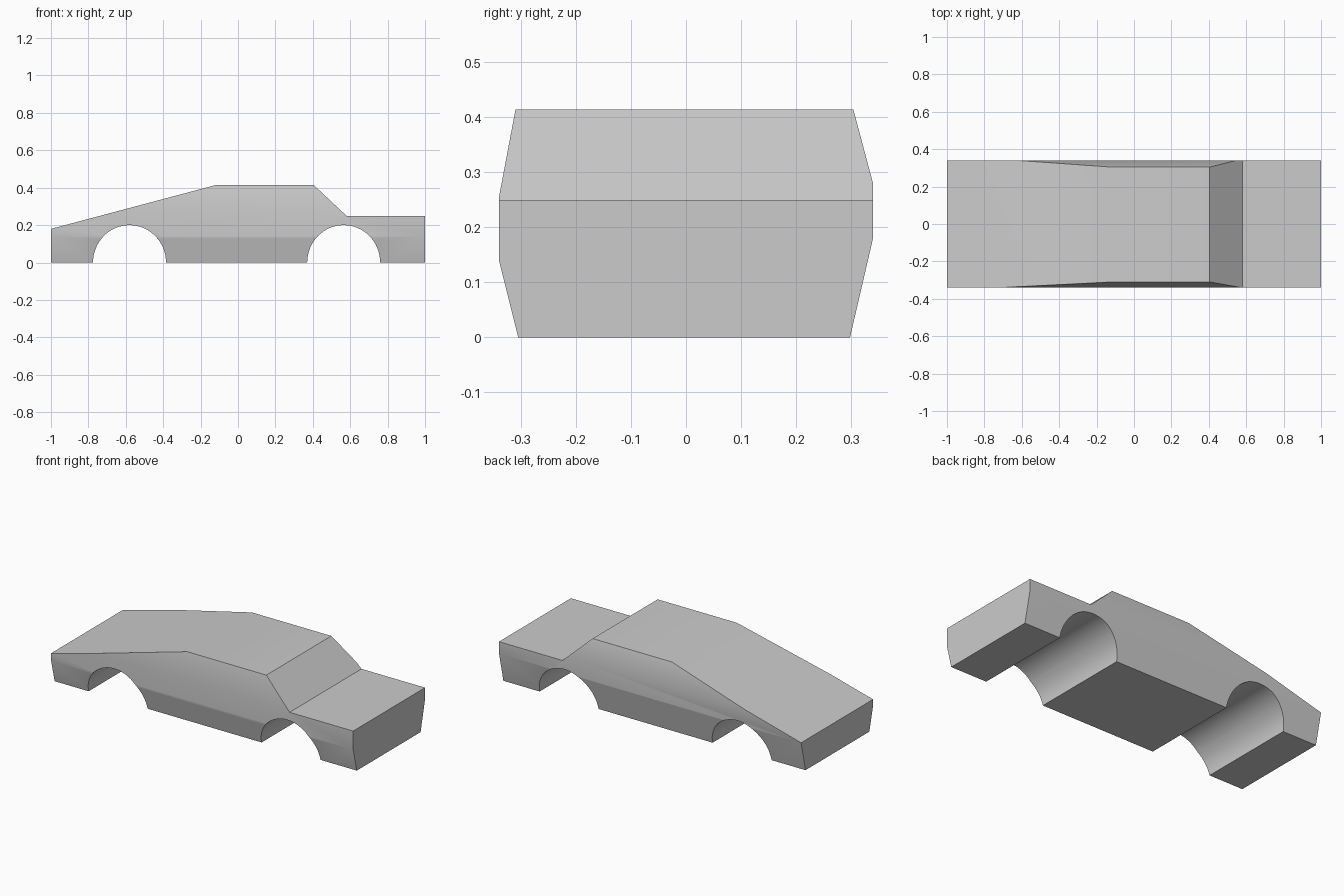
import bpy
import bmesh
from math import cos, sin, pi, radians

cube = bpy.data.objects.get("Cube")
if cube:
    bpy.data.objects.remove(cube, do_unlink=True)

grey = bpy.data.materials.new("light grey")
grey.use_nodes = True
colour = (0.6, 0.6, 0.6, 1)
grey.diffuse_color = colour
grey.node_tree.nodes["Principled BSDF"].inputs["Base Color"].default_value = colour


def prism(name, outline, start, depth):
    """Extrude a closed outline of 3D points along a depth vector."""
    bm = bmesh.new()
    face = bm.faces.new([bm.verts.new([p + s for p, s in zip(co, start)]) for co in outline])
    moved = bmesh.ops.extrude_face_region(bm, geom=[face], use_keep_orig=True)["geom"]
    bmesh.ops.translate(bm, vec=depth, verts=[v for v in moved if isinstance(v, bmesh.types.BMVert)])
    bmesh.ops.recalc_face_normals(bm, faces=bm.faces)
    mesh = bpy.data.meshes.new(name)
    bm.to_mesh(mesh)
    bm.free()
    mesh.materials.append(grey)
    obj = bpy.data.objects.new(name, mesh)
    bpy.context.collection.objects.link(obj)
    return obj


def arch(centre, radius=0.195, height=0.2, steps=32):
    """Wheel arch points from left to right."""
    angles = [pi * (1 - i / steps) for i in range(steps + 1)]
    return [(centre + radius * cos(a), max(0, height * sin(a))) for a in angles]


# Side profile with both wheel arches cut into the underside
side = [(-1, 0)] + arch(-0.58) + arch(0.565)
side += [(1, 0), (1, 0.25), (0.58, 0.25), (0.405, 0.414), (-0.12, 0.414), (-1, 0.18)]
body = prism("car_body", [(x, 0, z) for x, z in side], (0, -0.4, 0), (0, 0.8, 0))

# Cross-section that leans the sides in above and below the waist,
# carried on past the roof and floor along the same slopes
section = [(-0.33, -0.1), (-0.34, 0.14), (-0.34, 0.255), (-0.29, 0.52),
           (0.276, 0.52), (0.34, 0.28), (0.34, 0.18), (0.275, -0.1)]
section[0] = (-0.28, -0.1)
trimmer = prism("side_trimmer", [(0, y, z) for y, z in section], (-1.2, 0, 0), (2.4, 0, 0))
trimmer.hide_render = True

# Keep only the part of the body inside the cross-section
trim = body.modifiers.new("trim_sides", 'BOOLEAN')
trim.operation = 'INTERSECT'
trim.solver = 'EXACT'
trim.object = trimmer
bpy.ops.object.select_all(action='DESELECT')
body.select_set(True)
bpy.context.view_layer.objects.active = body
bpy.ops.object.modifier_apply(modifier=trim.name)
bpy.data.objects.remove(trimmer, do_unlink=True)

# Soft shading over gentle bends, crisp elsewhere
bpy.ops.object.shade_smooth_by_angle(angle=radians(30))
